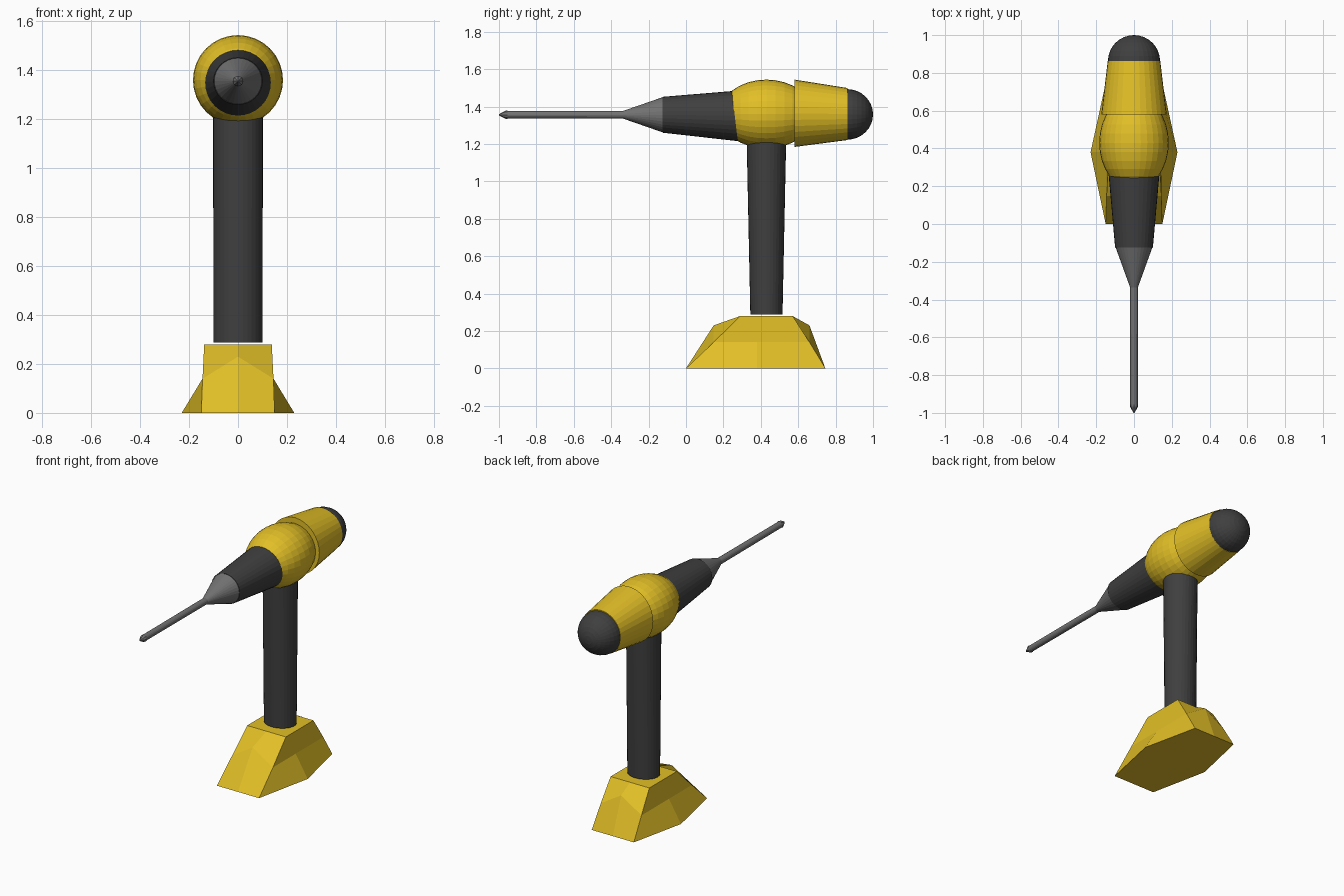
import bpy, bmesh
from math import sin, cos, pi

if "Cube" in bpy.data.objects:
    bpy.data.objects.remove(bpy.data.objects["Cube"])


def material(name, rgb):
    m = bpy.data.materials.new(name)
    m.diffuse_color = (*rgb, 1)
    m.use_nodes = True
    m.node_tree.nodes["Principled BSDF"].inputs["Base Color"].default_value = m.diffuse_color
    return m


YELLOW = material("yellow", (0.76, 0.52, 0.02))
DARK = material("dark", (0.05, 0.05, 0.05))
STEEL = material("steel", (0.17, 0.17, 0.17))


def finish(name, bm, mat):
    bmesh.ops.recalc_face_normals(bm, faces=bm.faces)
    mesh = bpy.data.meshes.new(name)
    bm.to_mesh(mesh)
    bm.free()
    mesh.materials.append(mat)
    obj = bpy.data.objects.new(name, mesh)
    bpy.context.collection.objects.link(obj)
    return obj


def loft(name, rings, mat, axis="y", sides=32):
    """Skin elliptical rings (y, z, x radius, other radius) across the axis."""
    bm = bmesh.new()
    loops = []
    for y, z, rx, r2 in rings:
        loop = []
        for i in range(sides):
            a = 2 * pi * i / sides
            u, v = rx * cos(a), r2 * sin(a)
            loop.append(bm.verts.new((u, y, z + v) if axis == "y" else (u, y + v, z)))
        loops.append(loop)
    for a, b in zip(loops, loops[1:]):
        for i in range(sides):
            j = (i + 1) % sides
            bm.faces.new((a[i], a[j], b[j], b[i]))
    bm.faces.new(loops[0])
    bm.faces.new(loops[-1])
    return finish(name, bm, mat)


def ellipsoid(name, centre, radii, mat):
    bm = bmesh.new()
    bmesh.ops.create_uvsphere(bm, u_segments=32, v_segments=16, radius=1)
    for v in bm.verts:
        x, y, z = v.co
        # poles lie along y
        v.co = (centre[0] + x * radii[0], centre[1] + z * radii[1], centre[2] - y * radii[2])
    return finish(name, bm, mat)


# Battery base: three 8-point rings, bulging at the middle of each side
def base_ring(x, xm, y0, ym, y1, z, z_end):
    return [(-x, y0, z), (0, y0, z_end), (x, y0, z), (xm, ym, z),
            (x, y1, z), (0, y1, z_end), (-x, y1, z), (-xm, ym, z)]


bm = bmesh.new()
rings = [[bm.verts.new(p) for p in ring] for ring in (
    base_ring(0.15, 0.23, 0.0, 0.38, 0.745, 0.0, 0.0),
    base_ring(0.145, 0.145, 0.148, 0.38, 0.66, 0.14, 0.23),
    base_ring(0.138, 0.138, 0.29, 0.43, 0.57, 0.28, 0.28))]
for a, b in zip(rings, rings[1:]):
    for i in range(8):
        j = (i + 1) % 8
        bm.faces.new((a[i], a[j], b[j], b[i]))
bm.faces.new(rings[0])
bm.faces.new(rings[-1])
finish("battery_base", bm, YELLOW)

# Grip
loft("handle", [(0.43, 0.287, 0.10, 0.086), (0.43, 1.24, 0.102, 0.106)], DARK, "z")

# Motor housing
ellipsoid("motor_housing", (0, 0.43, 1.36), (0.184, 0.25, 0.184), YELLOW)
loft("rear_housing", [(0.58, 1.364, 0.173, 0.18), (0.864, 1.36, 0.139, 0.139)], YELLOW)
ellipsoid("rear_cap", (0, 0.862, 1.358), (0.138, 0.138, 0.135), DARK)

# Gearbox nose, chuck and bit
loft("gearbox", [(-0.125, 1.356, 0.10, 0.096), (0.36, 1.349, 0.143, 0.143)], DARK)
loft("chuck", [(-0.335, 1.356, 0.021, 0.021), (-0.122, 1.356, 0.098, 0.095)], STEEL)
loft("bit_shaft", [(-0.96, 1.356, 0.02, 0.02), (-0.32, 1.356, 0.021, 0.021)], STEEL, sides=16)
loft("bit_tip", [(-1.0, 1.356, 0.003, 0.003), (-0.965, 1.356, 0.022, 0.022),
                 (-0.955, 1.356, 0.022, 0.022)], STEEL, sides=8)
